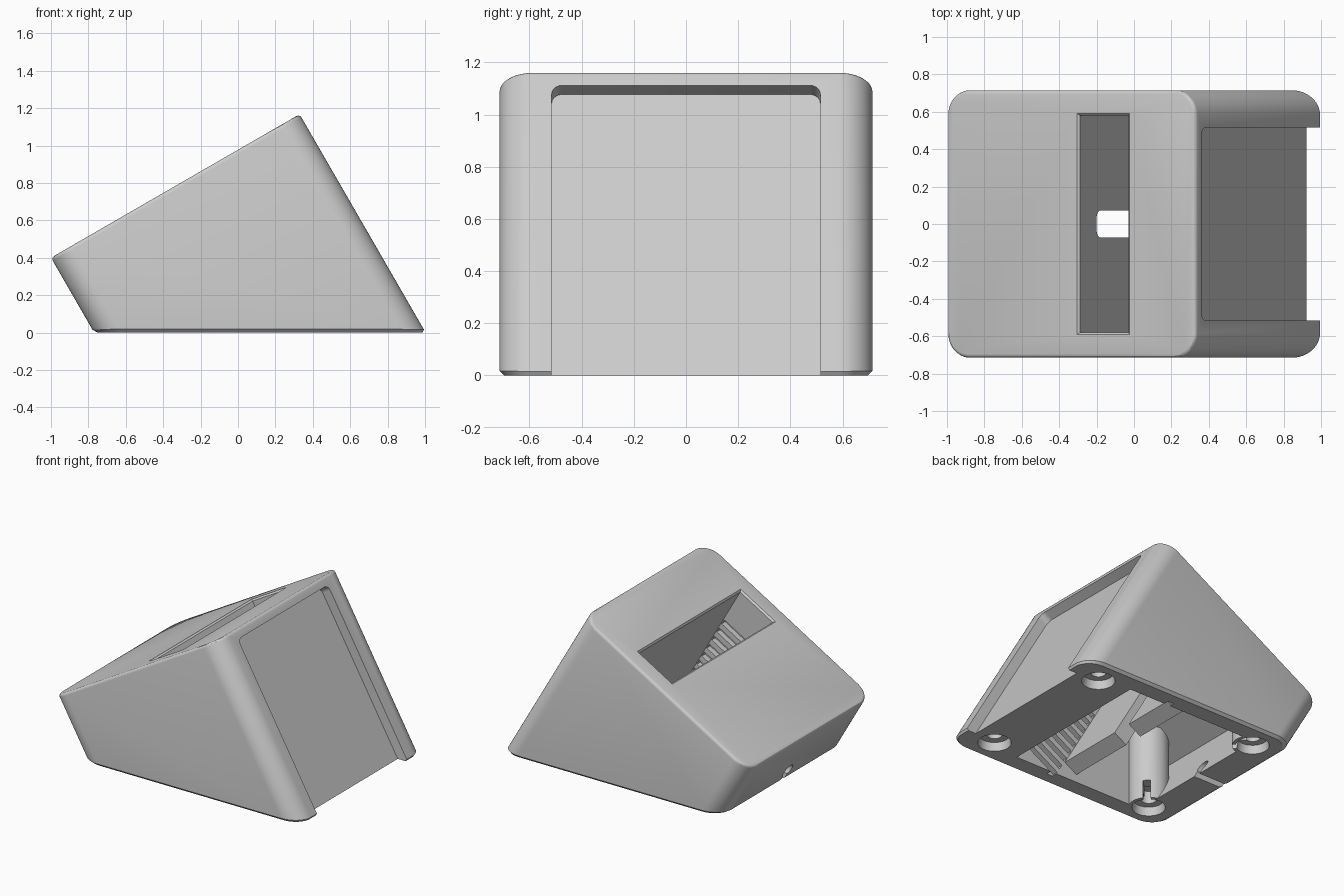
import bpy, bmesh, math
from mathutils import Matrix, Vector

cube = bpy.data.objects.get("Cube")
if cube:
    bpy.data.objects.remove(cube, do_unlink=True)

grey = bpy.data.materials.new("plain_grey")
grey.use_nodes = True
grey.diffuse_color = (0.6, 0.6, 0.6, 1)
grey.node_tree.nodes["Principled BSDF"].inputs["Base Color"].default_value = grey.diffuse_color

# Tilted frame: u runs up the slope, y across, n out of the sloping top
TILT = Matrix.Translation((-1, 0, 0.4)) @ Matrix.Rotation(math.radians(-30), 4, "Y")
NORMAL = TILT.to_3x3() @ Vector((0, 0, 1))
FLAT = Matrix.Identity(4)


def add_box(bm, u, y, n):
    size = Matrix.Diagonal((u[1] - u[0], y[1] - y[0], n[1] - n[0], 1))
    mid = Matrix.Translation((sum(u) / 2, sum(y) / 2, sum(n) / 2))
    return bmesh.ops.create_cube(bm, size=1, matrix=mid @ size)["verts"]


def round_edges(bm, axis, radius, segments):
    edges = [e for e in bm.edges
             if abs((e.verts[0].co - e.verts[1].co).normalized()[axis]) > 0.99]
    bmesh.ops.bevel(bm, geom=edges, offset=radius, segments=segments,
                    profile=0.5, affect="EDGES")


def finish(bm, name, matrix=FLAT):
    bm.transform(matrix)
    bmesh.ops.recalc_face_normals(bm, faces=bm.faces[:])
    mesh = bpy.data.meshes.new(name)
    bm.to_mesh(mesh)
    bm.free()
    mesh.materials.append(grey)
    obj = bpy.data.objects.new(name, mesh)
    bpy.context.collection.objects.link(obj)
    return obj


def box(name, u, y, n, matrix=TILT, axis=None, radius=0.04):
    bm = bmesh.new()
    add_box(bm, u, y, n)
    if axis is not None:
        round_edges(bm, axis, radius, 5)
    return finish(bm, name, matrix)


def cylinder(name, radius, depth, matrix, top_radius=None):
    bm = bmesh.new()
    bmesh.ops.create_cone(bm, cap_ends=True, segments=40, radius1=radius,
                          radius2=top_radius or radius, depth=depth, matrix=matrix)
    return finish(bm, name)


def combine(target, tool, operation="DIFFERENCE"):
    mod = target.modifiers.new("combine", "BOOLEAN")
    mod.operation = operation
    mod.solver = "EXACT"
    mod.object = tool
    graph = bpy.context.evaluated_depsgraph_get()
    mesh = bpy.data.meshes.new_from_object(target.evaluated_get(graph))
    target.modifiers.clear()
    target.data = mesh
    bpy.data.objects.remove(tool, do_unlink=True)


# Body: rounded block, tilted and cut off level at the ground
bm = bmesh.new()
add_box(bm, (0, 1.535), (-0.715, 0.715), (-1.8, 0))
round_edges(bm, 2, 0.13, 12)
bm.transform(TILT)
cut = bmesh.ops.bisect_plane(bm, geom=bm.verts[:] + bm.edges[:] + bm.faces[:],
                             plane_co=(0, 0, 0), plane_no=(0, 0, -1), clear_outer=True)
bmesh.ops.holes_fill(bm, edges=[e for e in bm.edges if e.is_boundary], sides=0)
bmesh.ops.recalc_face_normals(bm, faces=bm.faces[:])
bm.normal_update()
for direction, size, steps in ((NORMAL, 0.02, 3), (Vector((0, 0, -1)), 0.018, 1)):
    cap = max(bm.faces, key=lambda f: f.normal.dot(direction) + f.calc_area() * 0.1)
    bmesh.ops.bevel(bm, geom=cap.edges[:], offset=size, segments=steps,
                    profile=0.5, affect="EDGES")
    bm.normal_update()
body = finish(bm, "stand_body")

# Recessed panel in the tall face
combine(body, box("panel_cutter", (1.465, 1.7), (-0.515, 0.515), (-1.8, -0.064), axis=0))

# Hollow chamber under the sloping top
combine(body, box("chamber_cutter", (0.2, 0.70), (-0.58, 0.58), (-1.8, -0.1)))

# Slot through the top, with a slightly flared mouth
combine(body, box("slot_cutter", (0.814, 1.114), (-0.58, 0.58), (-1.8, 0.1)))
bm = bmesh.new()
for v in add_box(bm, (0.814, 1.114), (-0.58, 0.58), (-0.012, 0.012)):
    if v.co.z > 0:
        v.co.x += 0.024 if v.co.x > 0.9 else -0.024
        v.co.y += math.copysign(0.024, v.co.y)
combine(body, finish(bm, "mouth_cutter", TILT))

# Opening below the slot partition, and the cable gap in the partition
combine(body, box("passage_cutter", (0.65, 0.9), (-0.58, 0.58), (-1.8, -0.8)))
combine(body, box("gap_cutter", (0.6, 0.9), (-0.072, 0.072), (-1.5, -0.19), axis=0))

# Grooves stacked down both end walls of the slot
bm = bmesh.new()
for i in range(9):
    top = -0.28 - 0.08 * i
    add_box(bm, (0.82, 1.108), (-0.62, 0.62), (top - 0.04, top))
combine(body, finish(bm, "groove_cutter", TILT))

# Screw posts in the two low corners of the chamber
for y in (-0.53, 0.53):
    post = cylinder("screw_post", 0.135, 0.54, Matrix.Translation((-0.57, y, 0.27)))
    combine(body, post, "UNION")

# Foot sockets, screw holes and key slots pointing to the middle
for x in (-0.57, 0.75):
    for y in (-0.53, 0.53):
        combine(body, cylinder("socket_cutter", 0.12, 0.12,
                               Matrix.Translation((x, y, 0.0)), 0.1))
        combine(body, cylinder("hole_cutter", 0.05, 0.3, Matrix.Translation((x, y, 0.0))))
        turn = Matrix.Rotation(math.atan2(-y, -math.copysign(0.53, x)), 4, "Z")
        place = Matrix.Translation((x, y, 0)) @ turn
        combine(body, box("key_cutter", (0, 0.19), (-0.025, 0.025), (-0.1, 0.13), place))

# Keyhole cable exit in the low end
along = Matrix.Translation((-0.7, 0, 0.085)) @ Matrix.Rotation(math.pi / 2, 4, "Y")
combine(body, cylinder("exit_cutter", 0.045, 0.6, along))
combine(body, box("exit_slot_cutter", (-1, -0.4), (-0.026, 0.026), (-0.1, 0.085), FLAT))

# Smooth the rounded corners and keep the edges sharp
bpy.ops.object.select_all(action="DESELECT")
body.select_set(True)
bpy.context.view_layer.objects.active = body
bpy.ops.object.shade_smooth_by_angle(angle=math.radians(30))
